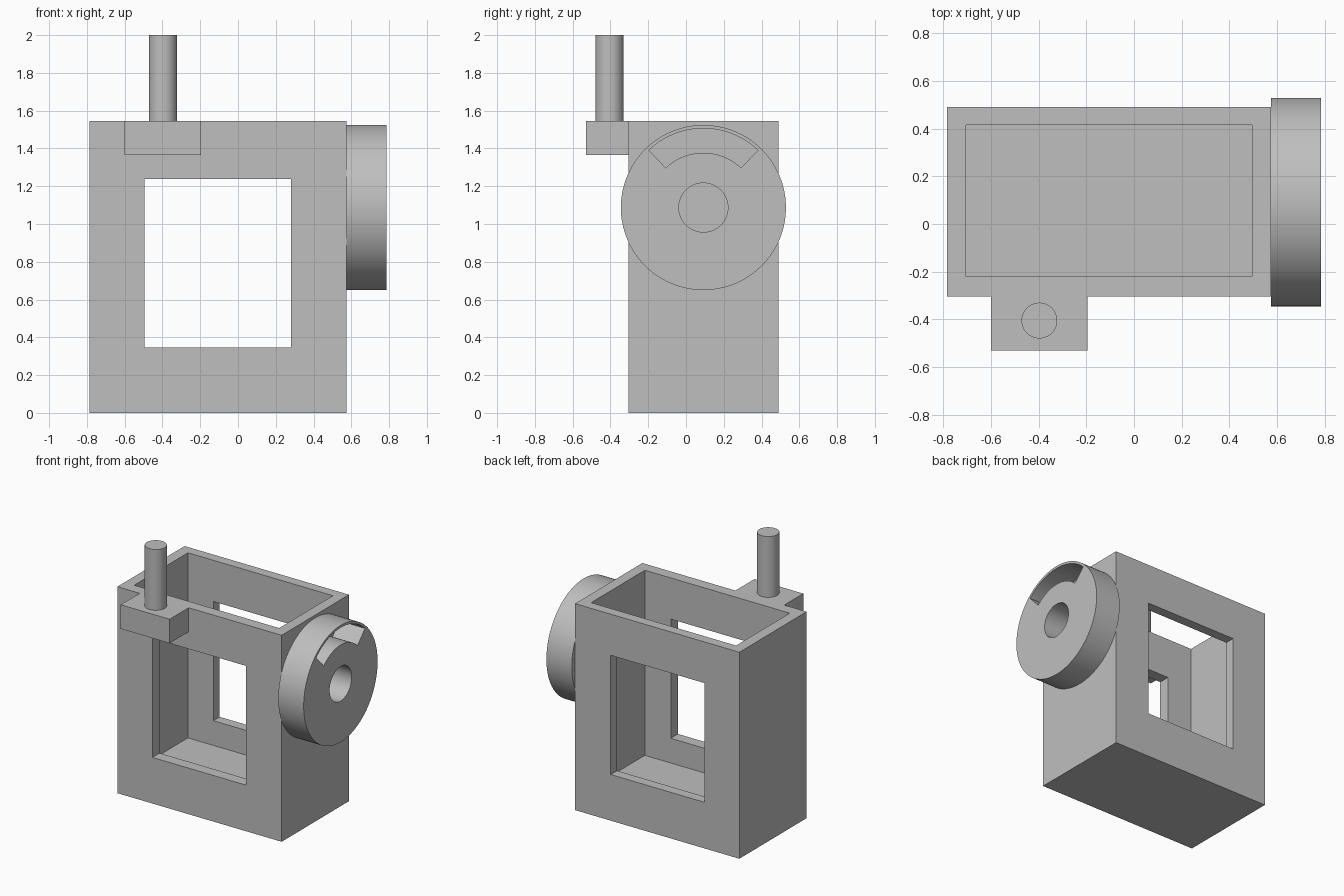
import bpy
import bmesh
from math import sin, cos, pi, radians
from mathutils import Matrix, Vector

old = bpy.data.objects.get("Cube")
if old:
    bpy.data.objects.remove(old, do_unlink=True)

GREY = (0.52, 0.52, 0.52, 1)
grey = bpy.data.materials.new("plain grey")
grey.use_nodes = True
grey.diffuse_color = GREY
grey.node_tree.nodes["Principled BSDF"].inputs["Base Color"].default_value = GREY


def finish(bm, name):
    bmesh.ops.recalc_face_normals(bm, faces=bm.faces)
    mesh = bpy.data.meshes.new(name)
    bm.to_mesh(mesh)
    bm.free()
    mesh.materials.append(grey)
    obj = bpy.data.objects.new(name, mesh)
    bpy.context.collection.objects.link(obj)
    return obj


def box(name, x, y, z):
    """Block from (min, max) ranges on each axis."""
    bm = bmesh.new()
    bmesh.ops.create_cube(bm, size=1)
    for v in bm.verts:
        v.co = [lo + (c + 0.5) * (hi - lo) for c, (lo, hi) in zip(v.co, (x, y, z))]
    return finish(bm, name)


def cylinder(name, centre, radius, depth, axis="Z", sides=96):
    bm = bmesh.new()
    turn = Matrix.Rotation(pi / 2, 4, "Y") if axis == "X" else Matrix()
    bmesh.ops.create_cone(bm, cap_ends=True, segments=sides, radius1=radius,
                          radius2=radius, depth=depth,
                          matrix=Matrix.Translation(centre) @ turn)
    return finish(bm, name)


def arc_block(name, x, y0, z0, r_in, r_out, half_angle, steps=28):
    """Ring sector around the x axis, extruded along x."""
    angles = [half_angle * (2 * i / steps - 1) for i in range(steps + 1)]
    outline = [(r_out, a) for a in angles] + [(r_in, a) for a in reversed(angles)]
    bm = bmesh.new()
    face = bm.faces.new([bm.verts.new((x[0], y0 + r * sin(a), z0 + r * cos(a)))
                         for r, a in outline])
    new = bmesh.ops.extrude_face_region(bm, geom=[face])["geom"]
    bmesh.ops.translate(bm, vec=Vector((x[1] - x[0], 0, 0)),
                        verts=[g for g in new if isinstance(g, bmesh.types.BMVert)])
    return finish(bm, name)


def select(obj):
    bpy.ops.object.select_all(action="DESELECT")
    obj.select_set(True)
    bpy.context.view_layer.objects.active = obj


def cut(obj, *cutters):
    select(obj)
    for cutter in cutters:
        cutter.hide_render = True
        mod = obj.modifiers.new("cut", "BOOLEAN")
        mod.operation = "DIFFERENCE"
        mod.solver = "EXACT"
        mod.object = cutter
        bpy.ops.object.modifier_apply(modifier=mod.name)
        bpy.data.objects.remove(cutter, do_unlink=True)


def smooth(obj):
    select(obj)
    bpy.ops.object.shade_smooth_by_angle(angle=radians(30))


# Open-topped housing with a window through front and back
TOP = 1.545
housing = box("housing", (-0.785, 0.575), (-0.305, 0.49), (0, TOP))
cut(housing,
    box("cavity_cutter", (-0.705, 0.495), (-0.22, 0.415), (0.16, 2)),
    box("window_cutter", (-0.495, 0.28), (-1, 1), (0.345, 1.237)))

# Ledge on the front and its upright pin
box("front_ledge", (-0.6, -0.195), (-0.53, -0.305), (1.365, TOP))
pin = cylinder("upright_pin", (-0.397, -0.405, (TOP + 2) / 2), 0.075, 2 - TOP, sides=64)
smooth(pin)

# Side disc with a centre bore and a curved slot
HUB_Y, HUB_Z = 0.092, 1.087
disc = cylinder("side_disc", (0.68, HUB_Y, HUB_Z), 0.437, 0.21, "X", 128)
cut(disc,
    cylinder("bore_cutter", (0.68, HUB_Y, HUB_Z), 0.13, 0.4, "X", 64),
    arc_block("slot_cutter", (0.5, 0.9), HUB_Y, HUB_Z, 0.29, 0.419, radians(43.5)))
smooth(disc)
